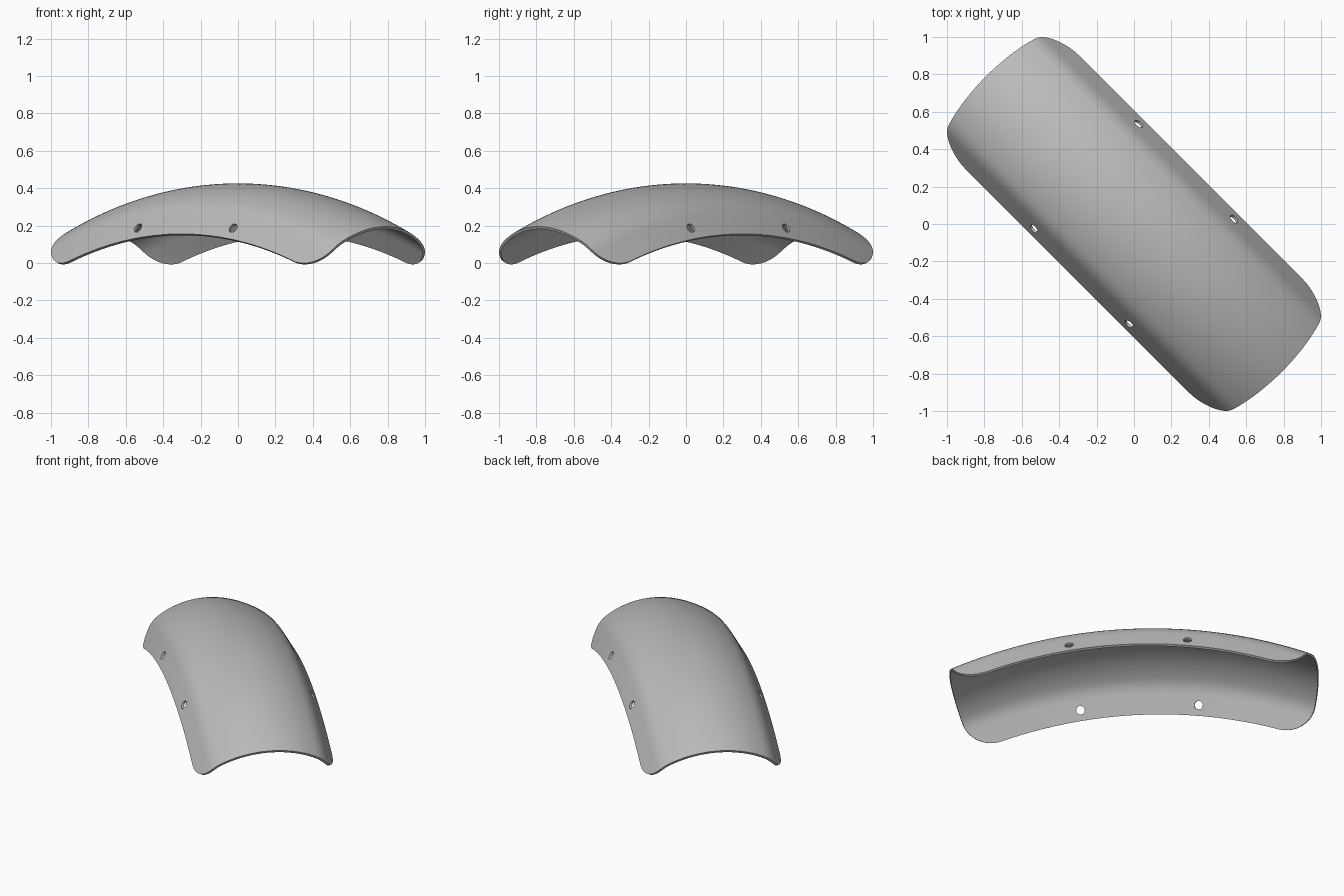
import bpy
import bmesh
from math import sin, cos, asin, radians, pi, sqrt
from mathutils import Vector, Matrix

cube = bpy.data.objects.get("Cube")
if cube:
    bpy.data.objects.remove(cube, do_unlink=True)

CREST = 2.82            # sweep radius at the crest
CROWN, SHOULDER = 0.55, 0.20   # cross-section radii
A1, A2 = radians(33), radians(60)
DEPTH = 0.27            # crest to lower rim
FILLET = 0.18           # rounded corners
END = radians(23.35)    # half sweep angle
THICK = 0.015
ALONG = Vector((1, -1, 0)) / sqrt(2)
ACROSS = Vector((1, 1, 0)) / sqrt(2)
UP = Vector((0, 0, 1))

# cross-section: crown arc, shoulder arc, straight flap
V1, D1 = CROWN * sin(A1), CROWN * (1 - cos(A1))
V2 = V1 + SHOULDER * (sin(A2) - sin(A1))
D2 = D1 + SHOULDER * (cos(A1) - cos(A2))
S1 = CROWN * A1
S2 = S1 + SHOULDER * (A2 - A1)
S3 = S2 + (DEPTH - D2) / sin(A2)


def section(s):
    """Half width and drop below the crest at arc length s."""
    if s < S1:
        a = s / CROWN
        return CROWN * sin(a), CROWN * (1 - cos(a))
    if s < S2:
        a = A1 + (s - S1) / SHOULDER
        return (V1 + SHOULDER * (sin(a) - sin(A1)),
                D1 + SHOULDER * (cos(A1) - cos(a)))
    return V2 + (s - S2) * cos(A2), D2 + (s - S2) * sin(A2)


def place(side, s, angle):
    v, drop = section(s)
    r = CREST - drop
    return ALONG * r * sin(angle) + ACROSS * v * side + UP * (r * cos(angle))


# rows across the width: (side, arc length, half sweep angle)
half = [(S3 - FILLET) * i / 24 for i in range(25)]
rows = [(s, END) for s in half]
for i in range(1, 15):
    a = pi / 2 * i / 14
    s = S3 - FILLET + FILLET * sin(a)
    rows.append((s, END - FILLET * (1 - cos(a)) / (CREST - section(s)[1])))
rows = [(-1, s, e) for s, e in reversed(rows[1:])] + [(1, s, e) for s, e in rows]

# swept shell
COLS = 72
bm = bmesh.new()
grid = [[bm.verts.new(place(k, s, e * (2 * j / COLS - 1))) for j in range(COLS + 1)]
        for k, s, e in rows]
for lo, hi in zip(grid, grid[1:]):
    for j in range(COLS):
        bm.faces.new((lo[j], lo[j + 1], hi[j + 1], hi[j]))
base = min(v.co.z for v in bm.verts)
bmesh.ops.translate(bm, verts=bm.verts, vec=(0, 0, -base))
mesh = bpy.data.meshes.new("fender_shell")
bm.to_mesh(mesh)
bm.free()
shell = bpy.data.objects.new("fender_shell", mesh)
bpy.context.collection.objects.link(shell)

grey = bpy.data.materials.new("plain_grey")
grey.use_nodes = True
colour = (0.5, 0.5, 0.5, 1)
grey.diffuse_color = colour
grey.node_tree.nodes["Principled BSDF"].inputs["Base Color"].default_value = colour
mesh.materials.append(grey)

solid = shell.modifiers.new("thickness", "SOLIDIFY")
solid.thickness = THICK
solid.offset = -1
solid.use_even_offset = True

# four mounting holes through the flaps
bm = bmesh.new()
hole_s = S3 - 0.065
hole_angle = asin(0.36 / (CREST - section(hole_s)[1]))
for side in (-1, 1):
    for end in (-1, 1):
        angle = hole_angle * end
        radial = ALONG * sin(angle) + UP * cos(angle)
        normal = ACROSS * side * sin(A2) + radial * cos(A2)
        turn = normal.to_track_quat("Z", "Y").to_matrix().to_4x4()
        spot = place(side, hole_s, angle) - UP * base
        bmesh.ops.create_cone(bm, cap_ends=True, segments=24, radius1=0.026,
                              radius2=0.026, depth=0.12,
                              matrix=Matrix.Translation(spot) @ turn)
cut_mesh = bpy.data.meshes.new("hole_cutters")
bm.to_mesh(cut_mesh)
bm.free()
cutters = bpy.data.objects.new("hole_cutters", cut_mesh)
bpy.context.collection.objects.link(cutters)
cutters.hide_render = True
drill = shell.modifiers.new("holes", "BOOLEAN")
drill.operation = "DIFFERENCE"
drill.solver = "EXACT"
drill.object = cutters

# bake the modifiers, drop the cutters and smooth
bpy.ops.object.select_all(action="DESELECT")
shell.select_set(True)
bpy.context.view_layer.objects.active = shell
for name in ("thickness", "holes"):
    bpy.ops.object.modifier_apply(modifier=name)
bpy.data.objects.remove(cutters, do_unlink=True)
bpy.ops.object.shade_smooth_by_angle(angle=radians(30))
